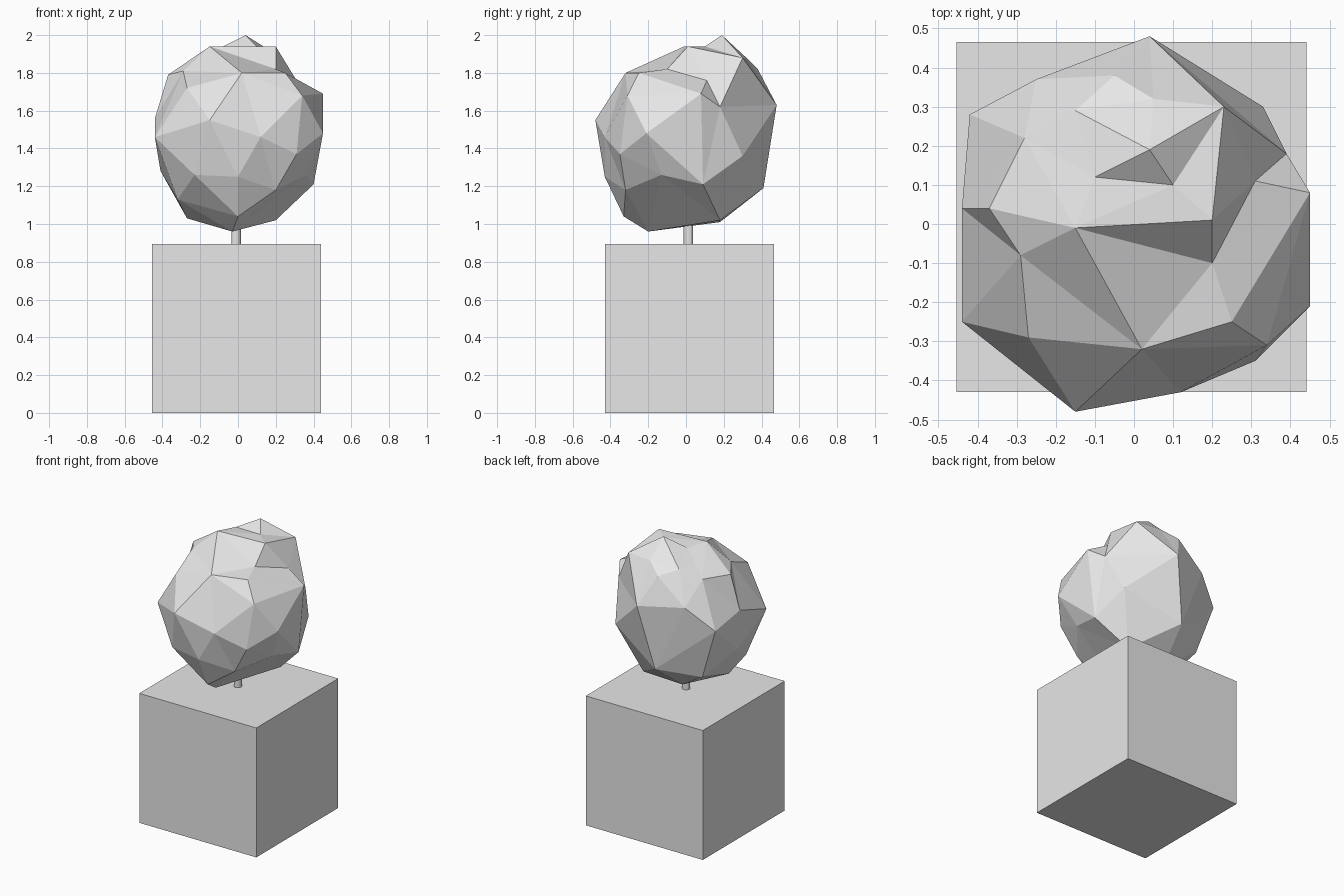
import bpy
import bmesh
from mathutils import Vector

old_cube = bpy.data.objects.get("Cube")
if old_cube:
    bpy.data.objects.remove(old_cube, do_unlink=True)


def make_material(name, colour):
    material = bpy.data.materials.new(name)
    material.use_nodes = True
    material.diffuse_color = colour
    material.node_tree.nodes["Principled BSDF"].inputs["Base Color"].default_value = colour
    return material


def add_object(name, bm, material):
    """Turn a bmesh into a flat shaded object with one material."""
    mesh = bpy.data.meshes.new(name)
    bmesh.ops.recalc_face_normals(bm, faces=bm.faces)
    bm.to_mesh(mesh)
    bm.free()
    mesh.materials.append(material)
    built = bpy.data.objects.new(name, mesh)
    bpy.context.collection.objects.link(built)
    return built


def faceted_boulder(centre, corners):
    """Join corners around a centre, keeping both dents and peaks."""
    bm = bmesh.new()
    target = {}
    for corner in corners:
        position = Vector(corner) / 100
        vert = bm.verts.new((position - centre).normalized())
        target[vert] = position
    # wrap the directions in a ball, then push each corner to its distance
    bmesh.ops.convex_hull(bm, input=list(bm.verts))
    for vert in bm.verts:
        vert.co = target[vert]
    return bm


grey = make_material("light grey", (0.8, 0.8, 0.8, 1.0))

# Square plinth
bm = bmesh.new()
bmesh.ops.create_cube(bm, size=0.895)
bmesh.ops.translate(bm, verts=bm.verts, vec=(-0.007, 0.018, 0.4475))
add_object("plinth", bm, grey)

# Thin support rod between plinth and boulder
bm = bmesh.new()
bmesh.ops.create_cone(bm, cap_ends=True, segments=12, radius1=0.025,
                      radius2=0.025, depth=0.3)
bmesh.ops.translate(bm, verts=bm.verts, vec=(-0.01, 0.013, 1.0))
add_object("support_rod", bm, grey)

# Boulder corners in hundredths, ring by ring from the top down
crown = [(4, 19, 200), (-15, -1, 194), (20, 1, 194), (10, 10, 194),
         (-10, 12, 193), (-15, 29, 186), (5, 32, 188), (23, 30, 188)]
shoulder = [(20, -10, 182), (2, -32, 180), (25, -25, 180), (-27, -29, 172),
            (-29, -8, 181), (-37, 4, 179), (-28, 22, 180), (-5, 38, 182),
            (31, 11, 176), (34, -31, 168)]
belt = [(4, 48, 163), (-15, -48, 155), (45, -21, 148), (45, 8, 169),
        (39, 18, 162), (-44, -25, 146), (-42, 28, 150), (-44, 4, 156),
        (-25, 37, 165), (12, -43, 146), (31, -35, 137), (33, 30, 136)]
underside = [(-23, -39, 126), (0, -43, 125), (36, -13, 126), (40, 9, 121),
             (-5, 41, 119), (-41, 2, 128), (-32, -20, 113), (20, -32, 118),
             (-27, -8, 103), (0, -33, 104), (-3, -20, 96), (20, 18, 102),
             (-10, 18, 101), (-30, 25, 114)]
bm = faceted_boulder(Vector((0, 0, 1.47)), crown + shoulder + belt + underside)
add_object("boulder", bm, grey)
